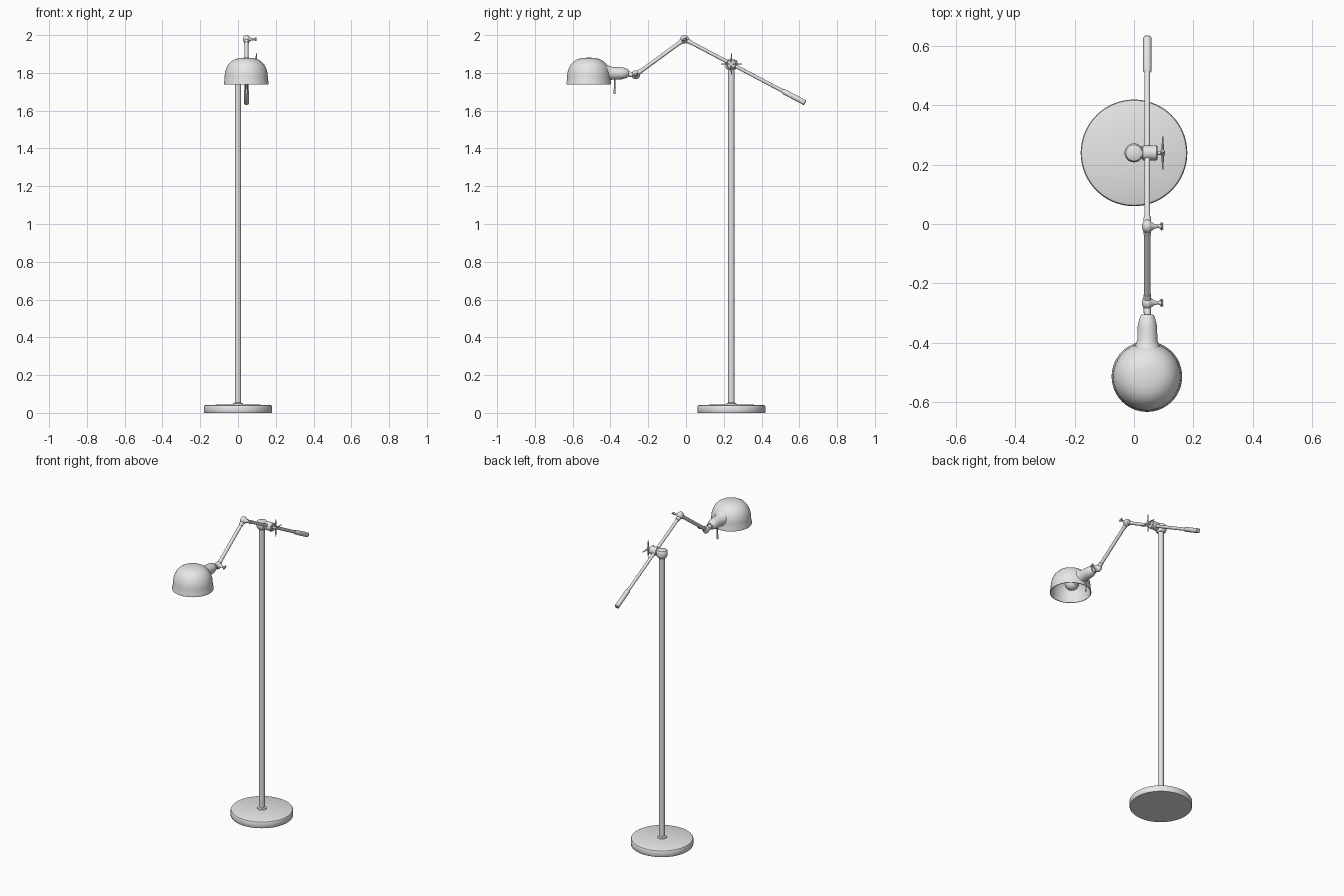
import bpy, bmesh, math
from mathutils import Vector

if "Cube" in bpy.data.objects:
    bpy.data.objects.remove(bpy.data.objects["Cube"])

metal = bpy.data.materials.new("light grey metal")
metal.diffuse_color = (0.8, 0.8, 0.8, 1)
metal.use_nodes = True
metal.node_tree.nodes["Principled BSDF"].inputs["Base Color"].default_value = metal.diffuse_color

POLE_Y = 0.24
ARM_X = 0.045


def lathe(name, origin, axis, profile, sides=32):
    """Turn a profile of (radius, distance) points around an axis."""
    bm = bmesh.new()
    rot = Vector((0, 0, 1)).rotation_difference(Vector(axis).normalized())
    rings = []
    for r, t in profile:
        ring = []
        for i in range(sides):
            a = 2 * math.pi * i / sides
            p = Vector((r * math.cos(a), r * math.sin(a), t))
            ring.append(bm.verts.new(rot @ p + Vector(origin)))
        rings.append(ring)
    for a, b in zip(rings, rings[1:]):
        for i in range(sides):
            j = (i + 1) % sides
            bm.faces.new((a[i], a[j], b[j], b[i]))
    bmesh.ops.remove_doubles(bm, verts=bm.verts, dist=1e-5)
    bmesh.ops.recalc_face_normals(bm, faces=bm.faces)
    for f in bm.faces:
        f.smooth = True
    for e in bm.edges:
        e.smooth = e.calc_face_angle(0) < math.radians(35)
    me = bpy.data.meshes.new(name)
    bm.to_mesh(me)
    bm.free()
    me.materials.append(metal)
    ob = bpy.data.objects.new(name, me)
    bpy.context.collection.objects.link(ob)
    return ob


def rod(name, p, q, r, r2=None, sides=20):
    d = Vector(q) - Vector(p)
    r2 = r if r2 is None else r2
    return lathe(name, p, d, [(0, 0), (r, 0), (r2, d.length), (0, d.length)], sides)


def ball(name, c, r, stretch=1.0, axis=(0, 0, 1)):
    n = 14
    pts = [(r * math.sin(math.pi * i / n), -r * stretch * math.cos(math.pi * i / n))
           for i in range(n + 1)]
    return lathe(name, c, axis, pts, 28)


# Base and pole
lathe("base", (0, POLE_Y, 0), (0, 0, 1),
      [(0, 0), (0.178, 0), (0.18, 0.003), (0.18, 0.034), (0.177, 0.039),
       (0.17, 0.042), (0.03, 0.045), (0, 0.045)], 64)
lathe("base_collar", (0, POLE_Y, 0.044), (0, 0, 1),
      [(0, 0), (0.028, 0), (0.026, 0.006), (0.018, 0.01), (0, 0.01)])
rod("pole", (0, POLE_Y, 0.044), (0, POLE_Y, 1.84), 0.017, sides=32)

# Clamp holding the main arm on top of the pole
PZ = 1.847
lathe("pole_cap", (0, POLE_Y, PZ), (0, 0, 1),
      [(0, -0.03), (0.02, -0.03), (0.027, -0.024), (0.032, -0.012), (0.032, 0.012),
       (0.027, 0.02), (0.017, 0.024), (0, 0.025)])
lathe("clamp_barrel", (0, POLE_Y, PZ), (1, 0, 0),
      [(0, 0), (0.02, 0), (0.021, 0.028), (0.025, 0.03), (0.025, 0.076),
       (0.022, 0.079), (0.007, 0.079), (0.007, 0.09), (0.01, 0.091),
       (0.01, 0.103), (0, 0.105)])

# Cross handle on the clamp
for k, d in enumerate([(0, 1, 0), (0, -1, 0), (0, 0, 1), (0, 0, -1)]):
    c = Vector((0.097, POLE_Y, PZ))
    rod(f"clamp_handle_{k + 1}", c, c + Vector(d) * 0.056, 0.0045, 0.0025, 10)

# Arms
elbow = Vector((ARM_X, -0.008, 1.978))
wrist = Vector((ARM_X, -0.266, 1.79))
tail = Vector((ARM_X, 0.628, 1.643))
rod("main_arm", elbow, tail, 0.0095)
back = (elbow - tail).normalized()
lathe("counterweight_grip", tail, back,
      [(0, -0.004), (0.011, -0.004), (0.014, 0), (0.014, 0.125), (0.0095, 0.133)], 24)
rod("fore_arm", elbow, wrist, 0.0105)

# Arm joints with collars and wing knobs
for name, c, ends in (("elbow", elbow, (tail, wrist)),
                      ("wrist", wrist, (elbow, wrist + Vector((0, -1, 0))))):
    ball(name + "_joint", c, 0.023, 0.8, (1, 0, 0))
    for k, e in enumerate(ends):
        d = (e - c).normalized()
        rod(f"{name}_collar_{k + 1}", c, c + d * 0.036, 0.014, 0.012)
    lathe(name + "_knob", c, (1, 0, 0),
          [(0, 0), (0.017, 0.012), (0.008, 0.024), (0.005, 0.036), (0.007, 0.04),
           (0.008, 0.048), (0.005, 0.053), (0, 0.054)], 20)
    for s in (-1, 1):
        p = c + Vector((0.044, 0, 0))
        rod(f"{name}_knob_wing_{'a' if s < 0 else 'b'}", p,
            p + Vector((0.006, s * 0.011, s * 0.005)), 0.004, 0.005, 10)

# Neck and lamp socket
rod("shade_neck", wrist, (ARM_X, -0.315, 1.797), 0.012)
lathe("lamp_socket", (ARM_X, -0.305, 1.798), (0, -1, 0),
      [(0, 0), (0.018, 0), (0.023, 0.004), (0.031, 0.03), (0.033, 0.045),
       (0.034, 0.085), (0.038, 0.1), (0.046, 0.115), (0.03, 0.12), (0, 0.12)])

# Switch under the socket
rod("switch_stem", (ARM_X, -0.378, 1.775), (ARM_X, -0.378, 1.692), 0.004, 0.004, 12)
rod("switch_tip", (ARM_X, -0.378, 1.715), (ARM_X, -0.378, 1.688), 0.0055, 0.0055, 12)

# Hollow shade: outer curve up, inner curve back down
outer = [(0.119, 0), (0.1185, 0.012), (0.115, 0.025), (0.1145, 0.045), (0.112, 0.065),
         (0.106, 0.085), (0.095, 0.106), (0.078, 0.124), (0.058, 0.135),
         (0.035, 0.141), (0, 0.143)]
inner = [(max(r - 0.004, 0), max(t - 0.004, 0)) for r, t in reversed(outer)]
lathe("lamp_shade", (0.0435, -0.515, 1.738), (0, 0, 1), outer + inner + outer[:1], 64)

# Bulb
lathe("bulb_neck", (ARM_X, -0.42, 1.795), (0, -1, 0),
      [(0, 0), (0.018, 0), (0.019, 0.025), (0.03, 0.05)], 24)
ball("bulb", (ARM_X, -0.502, 1.793), 0.042)
